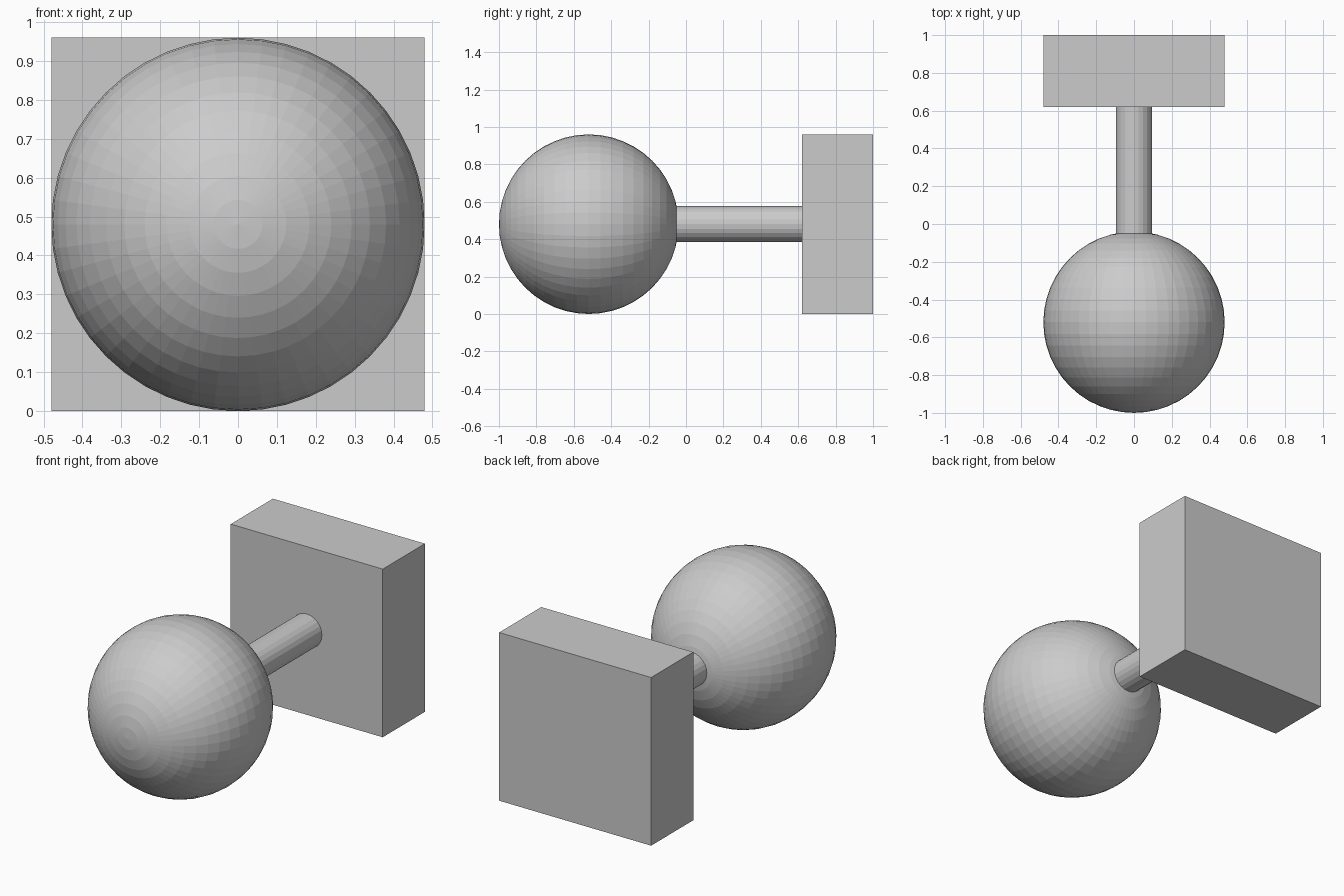
import bpy
from math import pi

cube = bpy.data.objects.get("Cube")
if cube:
    bpy.data.objects.remove(cube, do_unlink=True)

# Single plain grey
grey = bpy.data.materials.new("light_grey")
grey.use_nodes = True
colour = (0.6, 0.6, 0.6, 1)
grey.diffuse_color = colour
grey.node_tree.nodes["Principled BSDF"].inputs["Base Color"].default_value = colour

HALF = 0.48          # ball radius and half the plate width
ALONG_Y = (pi / 2, 0, 0)


def finish(name):
    part = bpy.context.object
    part.name = name
    part.data.materials.append(grey)
    return part


# Faceted ball with its poles along the shaft
bpy.ops.mesh.primitive_uv_sphere_add(segments=48, ring_count=24, radius=HALF,
                                     location=(0, HALF - 1, HALF), rotation=ALONG_Y)
finish("ball")

# Shaft, from just inside the ball to the plate
start, end = -0.10, 0.62
bpy.ops.mesh.primitive_cylinder_add(vertices=24, radius=0.096, depth=end - start,
                                    location=(0, (start + end) / 2, HALF), rotation=ALONG_Y)
finish("shaft")

# Square mounting plate
bpy.ops.mesh.primitive_cube_add(size=1, location=(0, (end + 1) / 2, HALF))
plate = finish("mounting_plate")
plate.scale = (2 * HALF, 1 - end, 2 * HALF)
